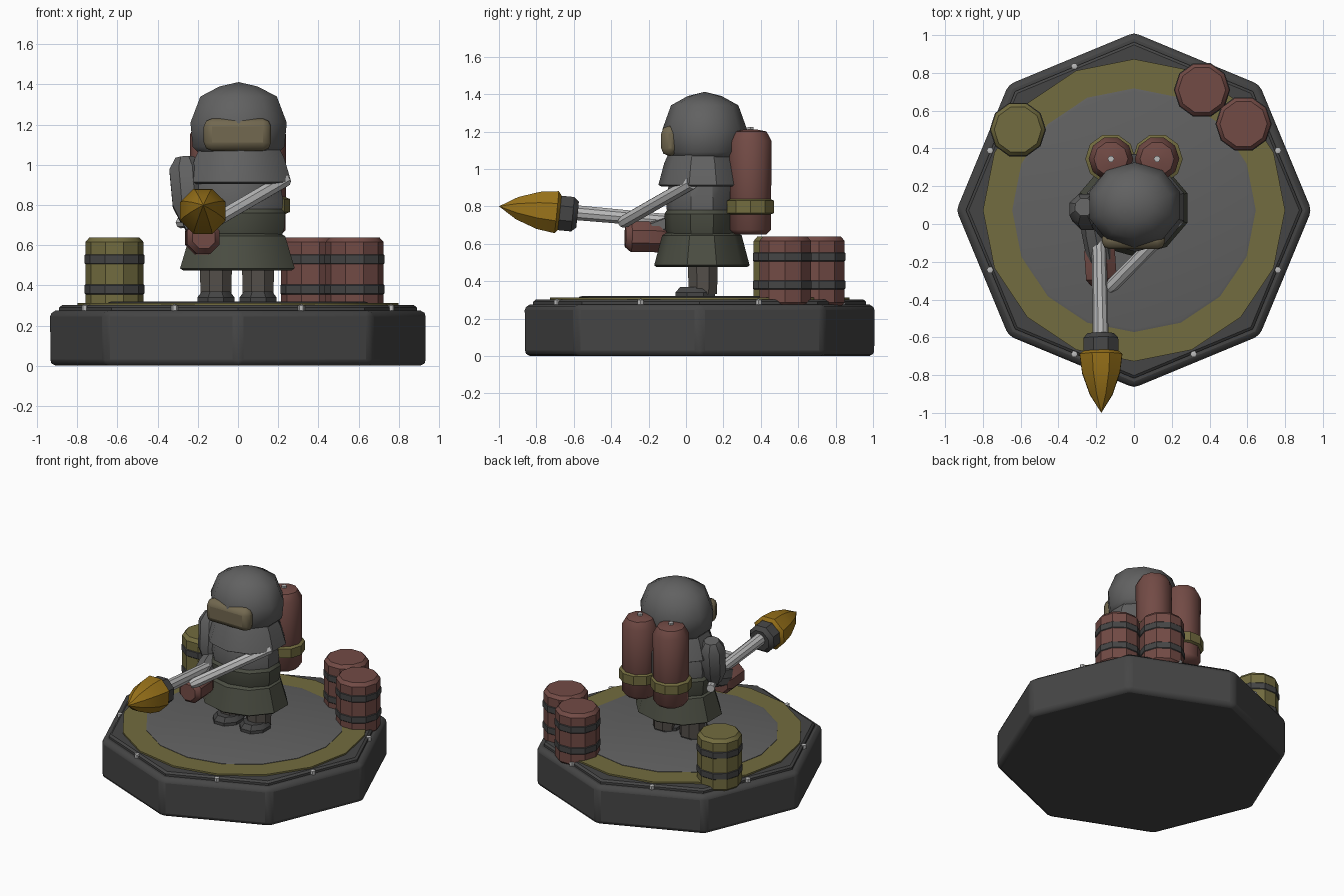
import bpy, bmesh, math
from mathutils import Vector, Matrix

if "Cube" in bpy.data.objects:
    bpy.data.objects.remove(bpy.data.objects["Cube"])

COLORS = {"red": (.17, .07, .06), "olive": (.17, .15, .05), "green": (.07, .075, .055),
          "dark": (.06, .06, .06), "grey": (.12, .12, .12), "steel": (.5, .5, .5),
          "brown": (.09, .08, .07), "visor": (.17, .14, .08), "flame": (.32, .17, .01)}
MATS = {}
for key, c in COLORS.items():
    MATS[key] = bpy.data.materials.new(key)
    MATS[key].diffuse_color = (*c, 1)


def finish(name, bm, color, matrix=Matrix(), bevel=0, angle=35):
    bmesh.ops.recalc_face_normals(bm, faces=bm.faces)
    me = bpy.data.meshes.new(name)
    bm.to_mesh(me)
    bm.free()
    ob = bpy.data.objects.new(name, me)
    bpy.context.collection.objects.link(ob)
    ob.matrix_world = matrix
    me.materials.append(MATS[color])
    if bevel:
        mod = ob.modifiers.new("bevel", "BEVEL")
        mod.width, mod.segments, mod.limit_method = bevel, 2, "ANGLE"
    bpy.ops.object.select_all(action="DESELECT")
    ob.select_set(True)
    bpy.context.view_layer.objects.active = ob
    bpy.ops.object.shade_smooth_by_angle(angle=math.radians(angle))
    return ob


def lathe(name, profile, n, color, loc=(0, 0, 0), sy=1, phase=0, matrix=None, closed=False, bevel=0, angle=35):
    """Turn (radius, height) points around z; ends capped, or closed into a ring."""
    bm = bmesh.new()
    rings = []
    for r, z in profile:
        k = n if r > 0 else 1
        rings.append([bm.verts.new((r * math.cos(phase + i * math.tau / n),
                                    r * sy * math.sin(phase + i * math.tau / n), z)) for i in range(k)])
    for a, b in zip(rings, rings[1:] + (rings[:1] if closed else [])):
        for i in range(n):
            j = (i + 1) % n
            q = [a[i % len(a)], a[j % len(a)], b[j % len(b)], b[i % len(b)]]
            bm.faces.new(list(dict.fromkeys(q)))
    if not closed:
        for ring in (rings[0], rings[-1]):
            if len(ring) > 2:
                bm.faces.new(ring)
    return finish(name, bm, color, matrix or Matrix.Translation(loc), bevel, angle)


def along(name, a, b, profile, n, color, **kw):
    """Lathe whose height 0..1 runs from point a to point b."""
    a, b = Vector(a), Vector(b)
    d = b - a
    m = Matrix.Translation(a) @ d.to_track_quat("Z", "Y").to_matrix().to_4x4()
    return lathe(name, [(r, t * d.length) for r, t in profile], n, color, matrix=m, **kw)


def box(name, loc, size, color, bevel, rot=(0, 0, 0)):
    bm = bmesh.new()
    bmesh.ops.create_cube(bm, size=1, matrix=Matrix.Diagonal((*size, 1)))
    m = Matrix.Translation(loc)
    for r, ax in zip(rot, "XYZ"):
        m = m @ Matrix.Rotation(r, 4, ax)
    return finish(name, bm, color, m, bevel)


# octagonal base, top plate, painted ring, floor and bolts
C = Vector((0, .073, 0))
lathe("base", [(.94, 0), (.94, .275)], 8, "dark", C, bevel=.03)
lathe("top_plate", [(.89, .25), (.89, .29), (.875, .302)], 8, "dark", C)
lathe("painted_ring", [(.63, .295), (.80, .295), (.80, .313), (.63, .313)], 16, "olive", C, closed=True)
lathe("floor_disc", [(.645, .295), (.645, .316), (.63, .32)], 16, "grey", C)
for i in range(8):
    t = (i + .5) * math.tau / 8
    lathe("bolt", [(.018, .25), (.018, .305), (0, .312)], 6, "steel", C + Vector((.825 * math.cos(t), .825 * math.sin(t), -.02 + .015)))

# drums with two bands each
for x, y, col in ((.36, .71, "red"), (.58, .53, "red"), (-.615, .5, "olive")):
    lathe("drum", [(.13, .27), (.145, .285), (.145, .615), (.125, .638)], 10, col, (x, y, 0))
    for z in (.38, .53):
        lathe("drum_band", [(.135, z - .035), (.149, z - .02), (.149, z + .02), (.135, z + .035)],
              10, "dark", (x, y, 0), closed=True)

# legs and boots
for s in (-1, 1):
    x = -.005 + s * .105
    lathe("leg", [(.082, .33), (.088, .55)], 8, "brown", (x, .09, 0), phase=math.pi / 8)
    lathe("boot", [(.1, .31), (.1, .34), (.075, .37)], 8, "dark", (x, .05, 0), sy=1.15, phase=math.pi / 8)

# coat: flared skirt, waist and chest
B = (-.003, .085, 0)
P = math.pi / 10
lathe("coat_skirt", [(.285, .475), (.3, .485), (.25, .645), (.22, .66)], 10, "green", B, .85, P)
lathe("coat_waist", [(.225, .63), (.245, .68), (.25, .76), (.225, .79)], 10, "green", B, .8, P)
lathe("coat_chest", [(.23, .75), (.24, .82), (.21, .98), (.15, 1.05)], 10, "grey", B, .8, P)

# hood, collar cape and visor
H = (.003, .1, 0)
lathe("neck_cape", [(.25, .905), (.27, .915), (.235, 1.03), (.2, 1.1)], 10, "grey", (.008, .09, 0), .88, P)
lathe("helmet", [(.2, 1.05), (.24, 1.09), (.252, 1.21), (.2, 1.34), (.1, 1.39), (0, 1.412)],
      10, "grey", H, .9, P, angle=50)
box("visor", (-.003, -.085, 1.15), (.335, .095, .16), "visor", .04)

# twin back tanks with valves and strap
for s in (-1, 1):
    lathe("tank", [(.09, .65), (.115, .675), (.118, 1.15), (.09, 1.2), (.03, 1.212)],
          10, "red", (s * .122, .345, 0), angle=50)
    lathe("tank_valve", [(.018, 1.2), (.018, 1.225)], 6, "steel", (s * .122, .345, 0))
    lathe("tank_strap", [(.11, .755), (.133, .765), (.133, .83), (.11, .84)], 10, "olive",
          (s * .125, .345, 0), closed=True)
box("tank_bracket", (0, .3, .9), (.16, .14, .2), "dark", .02)

# arm, forearm and glove on the weapon side
along("upper_arm", (-.265, .09, 1.035), (-.24, .03, .72),
      [(.05, 0), (.088, .18), (.085, .75), (.05, 1)], 8, "grey")
along("forearm", (-.22, .02, .735), (-.18, -.18, .66), [(.06, 0), (.07, .3), (.07, 1)], 8, "grey")
along("glove", (-.185, -.11, .635), (-.17, -.325, .638),
      [(.07, 0), (.088, .15), (.088, .85), (.06, 1)], 8, "red", phase=math.pi / 8)

# flame lance: tube, rear pipe, feed pipe, nozzle and flame
along("lance_tube", (-.19, .1, .705), (-.176, -.61, .768), [(.036, 0), (.042, 1)], 10, "steel")
along("rear_pipe", (-.18, -.08, .72), (-.285, .13, .712), [(.028, 0), (.028, 1)], 8, "steel")
along("feed_pipe", (-.135, -.345, .71), (.235, .03, .925), [(.026, 0), (.036, .06), (.036, 1)], 8, "steel")
along("nozzle", (-.176, -.58, .755), (-.175, -.71, .768),
      [(.075, 0), (.1, .2), (.1, .8), (.08, 1)], 8, "dark", phase=math.pi / 8)
along("flame", (-.175, -.675, .767), (-.173, -1.0, .8),
      [(.1, 0), (.122, .05), (.108, .35), (.065, .7), (0, 1)], 8, "flame", phase=math.pi / 8)

for m in bpy.data.materials:
    if m.users and not m.is_grease_pencil:
        m.use_nodes = True
        m.node_tree.nodes["Principled BSDF"].inputs["Base Color"].default_value = m.diffuse_color
